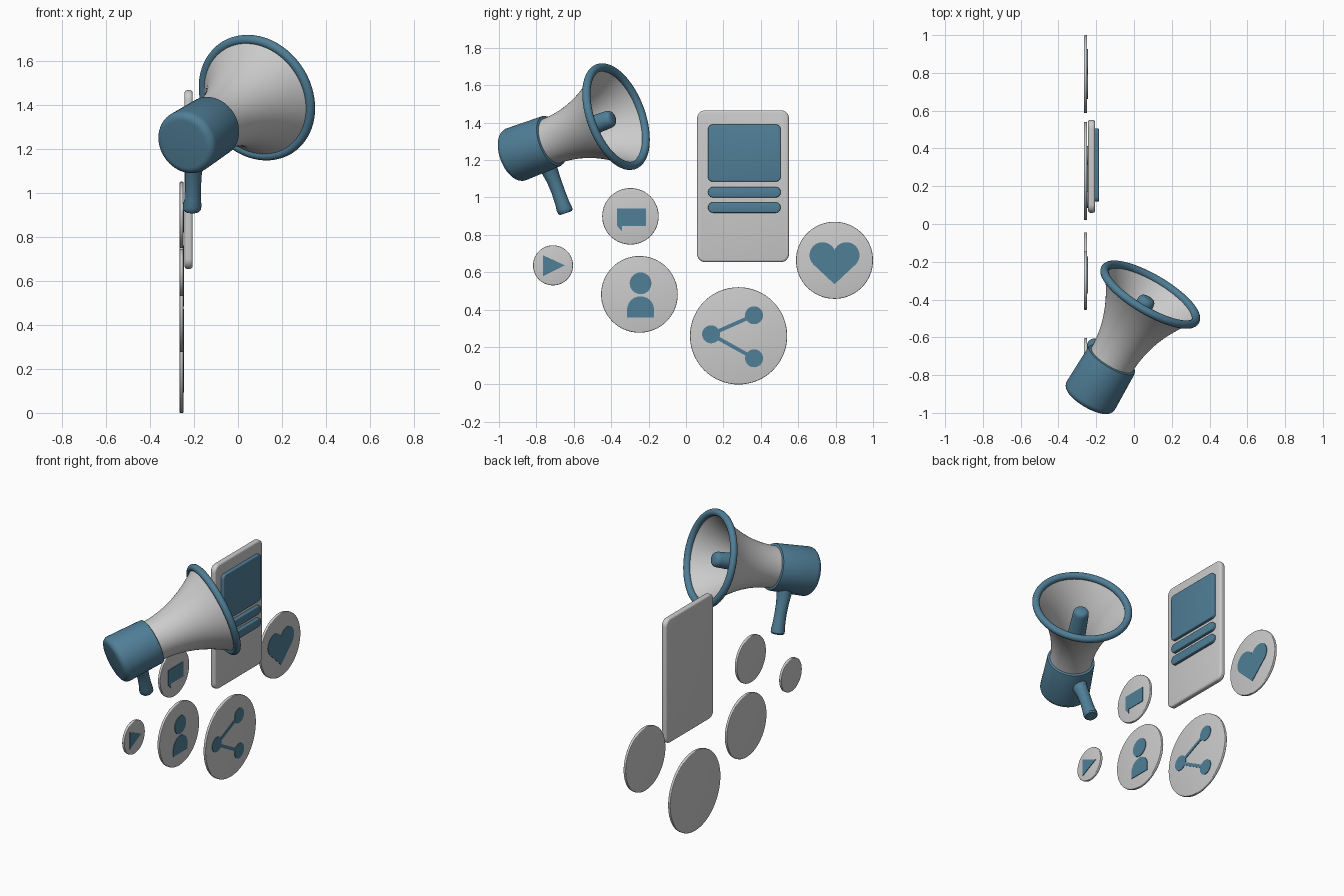
import bpy, bmesh, math
from mathutils import Vector

if "Cube" in bpy.data.objects:
    bpy.data.objects.remove(bpy.data.objects["Cube"])

blue = bpy.data.materials.new("blue")
blue.diffuse_color = (0.08, 0.21, 0.31, 1)
blue.use_nodes = True
blue.node_tree.nodes["Principled BSDF"].inputs["Base Color"].default_value = blue.diffuse_color
pale = bpy.data.materials.new("pale")
pale.diffuse_color = (0.78, 0.75, 0.78, 1)
pale.use_nodes = True
pale.node_tree.nodes["Principled BSDF"].inputs["Base Color"].default_value = pale.diffuse_color


def finish(name, bm, mat, angle=35):
    bmesh.ops.recalc_face_normals(bm, faces=bm.faces)
    me = bpy.data.meshes.new(name)
    bm.to_mesh(me)
    bm.free()
    me.materials.append(mat)
    ob = bpy.data.objects.new(name, me)
    bpy.context.collection.objects.link(ob)
    bpy.ops.object.select_all(action='DESELECT')
    ob.select_set(True)
    bpy.context.view_layer.objects.active = ob
    bpy.ops.object.shade_smooth_by_angle(angle=math.radians(angle))
    return ob


def tube(name, rings, axis, mat, closed=False, n=64):
    """Skin circles (centre, radius) that all face along axis."""
    bm = bmesh.new()
    u = axis.orthogonal().normalized()
    v = axis.cross(u).normalized()
    loops = []
    for c, r in rings:
        loops.append([bm.verts.new(c + r * (math.cos(a) * u + math.sin(a) * v))
                      for a in (2 * math.pi * i / n for i in range(n))])
    pairs = list(zip(loops, loops[1:]))
    if closed:
        pairs.append((loops[-1], loops[0]))
    else:
        bm.faces.new(loops[0])
        bm.faces.new(loops[-1])
    for a, b in pairs:
        for i in range(n):
            j = (i + 1) % n
            bm.faces.new((a[i], a[j], b[j], b[i]))
    return finish(name, bm, mat)


def prism(name, pts, x0, x1, mat, bevel=0.0, both=True):
    """Extrude a (y, z) outline from x0 to x1, optionally rounding the rims."""
    bm = bmesh.new()
    back = [bm.verts.new((x0, y, z)) for y, z in pts]
    front = [bm.verts.new((x1, y, z)) for y, z in pts]
    caps = [bm.faces.new(front)] + [bm.faces.new(back)]
    for i in range(len(pts)):
        j = (i + 1) % len(pts)
        bm.faces.new((back[i], back[j], front[j], front[i]))
    bmesh.ops.recalc_face_normals(bm, faces=bm.faces)
    if bevel:
        rims = [e for f in (caps if both else caps[:1]) for e in f.edges]
        bmesh.ops.bevel(bm, geom=rims, offset=bevel, segments=3, profile=0.5, affect='EDGES')
    return finish(name, bm, mat)


def arc(cy, cz, r, a0, a1, n):
    return [(cy + r * math.cos(math.radians(a0 + (a1 - a0) * i / n)),
             cz + r * math.sin(math.radians(a0 + (a1 - a0) * i / n))) for i in range(n + 1)]


def circle(cy, cz, r, n=64):
    return arc(cy, cz, r, 0, 360, n)[:-1]


def rounded_rect(y0, y1, z0, z1, r):
    return (arc(y1 - r, z1 - r, r, 0, 90, 8) + arc(y0 + r, z1 - r, r, 90, 180, 8)
            + arc(y0 + r, z0 + r, r, 180, 270, 8) + arc(y1 - r, z0 + r, r, 270, 360, 8))


# Megaphone: everything turns around one tilted axis, s = 0 at the mouth
MOUTH = Vector((0.086, -0.374, 1.432))
yaw, pitch = math.radians(30.5), math.radians(18)
AXIS = Vector((math.cos(pitch) * math.sin(yaw), math.cos(pitch) * math.cos(yaw), math.sin(pitch)))


def lathe(name, profile, mat, closed=False):
    return tube(name, [(MOUTH + AXIS * s, r) for s, r in profile], AXIS, mat, closed)


# Flared horn shell, outside then inside
flare = [(-0.44 + 0.44 * i / 20, 0.126 + 0.15 * (i / 20) ** 2.1) for i in range(21)]
lathe("horn", flare + [(s, r - 0.012) for s, r in reversed(flare)], pale, closed=True)

# Mouth rim
lathe("horn_rim", [(0.022 * math.cos(a), 0.277 + 0.022 * math.sin(a))
                   for a in (2 * math.pi * i / 16 for i in range(16))], blue, closed=True)

# Rear housing with a rounded back
back = [(-0.65 - 0.035 * math.sin(a), 0.113 + 0.035 * math.cos(a))
        for a in (math.pi / 2 * i / 6 for i in range(7))]
lathe("rear_housing", [(-0.418, 0.134), (-0.421, 0.140), (-0.428, 0.142)] + back, blue)

# Centre plug inside the horn
lathe("horn_plug", [(-0.43, 0.06), (-0.05, 0.047), (-0.035, 0.044), (-0.025, 0.037),
                    (-0.02, 0.025)], blue)

# Handle
grip = [((-0.185, -0.745, 1.20), 0.052), ((-0.197, -0.728, 1.14), 0.044),
        ((-0.202, -0.706, 1.09), 0.038), ((-0.204, -0.683, 1.03), 0.036),
        ((-0.206, -0.662, 0.97), 0.038), ((-0.208, -0.652, 0.942), 0.042),
        ((-0.209, -0.645, 0.925), 0.041), ((-0.209, -0.642, 0.917), 0.034)]
tube("handle", [(Vector(c), r) for c, r in grip], Vector((-0.02, 0.32, -0.95)).normalized(), blue, n=32)

# Phone with screen panel and two text bars
prism("phone_body", rounded_rect(0.059, 0.551, 0.654, 1.466, 0.045), -0.243, -0.206, pale, 0.012)
prism("phone_screen", rounded_rect(0.118, 0.506, 1.085, 1.39, 0.025), -0.212, -0.185, blue, 0.006, False)
for i, z in enumerate((1.028, 0.946)):
    prism(f"phone_bar_{i + 1}", rounded_rect(0.118, 0.506, z - 0.028, z + 0.028, 0.027),
          -0.212, -0.185, blue, 0.006, False)

# Round badges
badges = {"chat": (-0.297, 0.899, 0.151), "play": (-0.711, 0.637, 0.107),
          "person": (-0.249, 0.482, 0.205), "share": (0.281, 0.26, 0.26),
          "heart": (0.794, 0.664, 0.206)}
for name, (y, z, r) in badges.items():
    prism(name + "_badge", circle(y, z, r), -0.265, -0.248, pale, 0.004)


def icon(name, pts):
    prism(name, pts, -0.252, -0.2445, blue)


# Speech bubble and triangle
icon("chat_icon", [(-0.369, 0.942), (-0.214, 0.942), (-0.214, 0.846), (-0.342, 0.846),
                   (-0.342, 0.819), (-0.369, 0.848)])
icon("play_icon", [(-0.765, 0.691), (-0.765, 0.579), (-0.647, 0.637)])

# Person: head and shoulders
icon("person_head", circle(-0.243, 0.541, 0.058, 40))
icon("person_shoulders", [(-0.315, 0.359), (-0.171, 0.359)] + arc(-0.243, 0.399, 0.072, 0, 180, 24))

# Share: three dots joined by two bars
hub, ends = (0.134, 0.268), ((0.364, 0.37), (0.364, 0.14))
for i, (y, z) in enumerate((hub,) + ends):
    icon(f"share_dot_{i + 1}", circle(y, z, 0.048, 40))
for i, (y, z) in enumerate(ends):
    d = Vector((y - hub[0], z - hub[1])).normalized() * 0.01
    icon(f"share_link_{i + 1}", [(hub[0] - d.y, hub[1] + d.x), (hub[0] + d.y, hub[1] - d.x),
                                 (y + d.y, z - d.x), (y - d.y, z + d.x)])

# Heart: mirrored lobes meeting at a point
lobe = arc(0.064, 0.691, 0.0695, 157, -47, 24)
icon("heart_icon", [(0.794 + y, z) for y, z in lobe] + [(0.794, 0.536)]
     + [(0.794 - y, z) for y, z in reversed(lobe[1:])])
